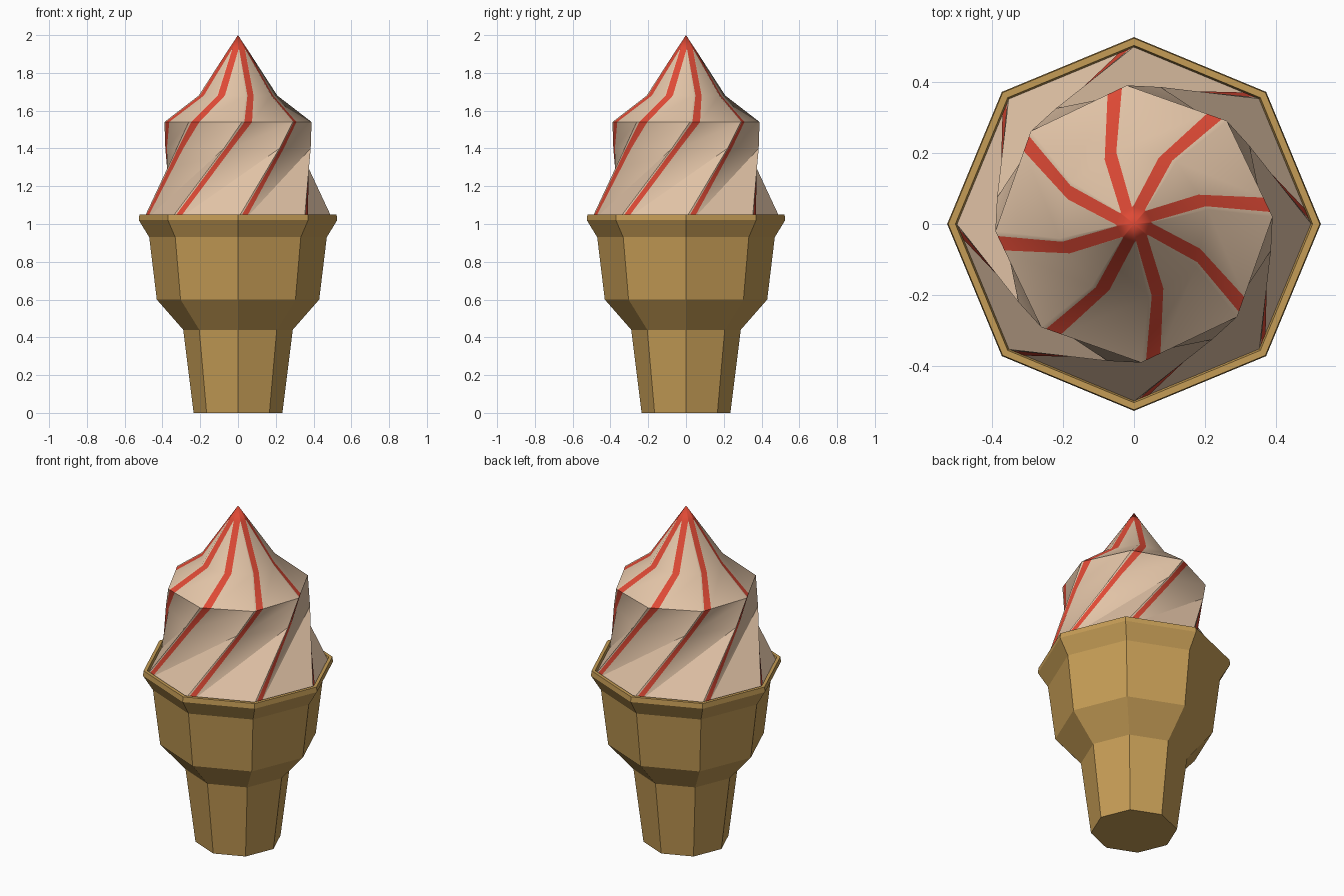
import bpy, bmesh, math

if "Cube" in bpy.data.objects:
    bpy.data.objects.remove(bpy.data.objects["Cube"])

N = 8  # sides of the wafer cup and number of swirl ridges


def material(name, rgb):
    m = bpy.data.materials.new(name)
    m.diffuse_color = (*rgb, 1)
    m.use_nodes = True
    m.node_tree.nodes["Principled BSDF"].inputs["Base Color"].default_value = m.diffuse_color
    return m


wafer = material("wafer tan", (0.56, 0.335, 0.092))
cream = material("vanilla cream", (0.76, 0.55, 0.385))
sauce = material("strawberry red", (0.74, 0.068, 0.036))


def polar(r, deg, z):
    a = math.radians(deg)
    return (r * math.cos(a), r * math.sin(a), z)


def finish(bm, name, mats):
    bmesh.ops.recalc_face_normals(bm, faces=bm.faces[:])
    me = bpy.data.meshes.new(name)
    bm.to_mesh(me)
    bm.free()
    for m in mats:
        me.materials.append(m)
    ob = bpy.data.objects.new(name, me)
    bpy.context.collection.objects.link(ob)
    return ob


# Wafer cup: octagonal profile, flat faces
profile = [(0.235, 0), (0.29, 0.44), (0.43, 0.60), (0.47, 0.93),
           (0.525, 1.02), (0.522, 1.05), (0.502, 1.05), (0.488, 1.0)]
bm = bmesh.new()
rings = [[bm.verts.new(polar(r, 360 / N * k, z)) for k in range(N)] for r, z in profile]
for a, b in zip(rings, rings[1:]):
    for k in range(N):
        j = (k + 1) % N
        bm.faces.new((a[k], a[j], b[j], b[k]))
bm.faces.new(rings[0][::-1])
bm.faces.new(rings[-1])
finish(bm, "wafer_cup", [wafer])

# Swirl: twisted octagons; each side is cut at two fractions that bound the sauce stripe
# (radius, height, twist in degrees, stripe start, stripe end)
levels = [(0.498, 1.03, 0, 0.03, 0.12),
          (0.392, 1.40, 34, 0.03, 0.14),
          (0.390, 1.54, 48, 0.05, 0.20),
          (0.212, 1.68, 56, 0.07, 0.31),
          (0.050, 1.925, 50, 0.05, 0.95)]
bm = bmesh.new()
rings = []
for r, z, twist, f0, f1 in levels:
    ring = []
    for k in range(N):
        p = polar(r, twist + 45 * k, z)
        q = polar(r, twist + 45 * (k + 1), z)
        for f in (0, f0, f1):
            ring.append(bm.verts.new([u + (v - u) * f for u, v in zip(p, q)]))
    rings.append(ring)
M = 3 * N
for a, b in zip(rings, rings[1:]):
    for k in range(M):
        j = (k + 1) % M
        # grooves follow the diagonal behind each ridge
        for tri in ((a[k], a[j], b[j]), (a[k], b[j], b[k])):
            face = bm.faces.new(tri)
            face.material_index = 1 if k % 3 == 1 else 0
            face.smooth = True
# Sauce-covered tip
tip = bm.verts.new((0, 0, 2.0))
for k in range(M):
    face = bm.faces.new((rings[-1][k], rings[-1][(k + 1) % M], tip))
    face.material_index = 1
    face.smooth = True
bm.faces.new(rings[0][::-1])
swirl = finish(bm, "cream_swirl", [cream, sauce])
bpy.context.view_layer.objects.active = swirl
swirl.select_set(True)
bpy.ops.object.shade_smooth_by_angle(angle=math.radians(45))
